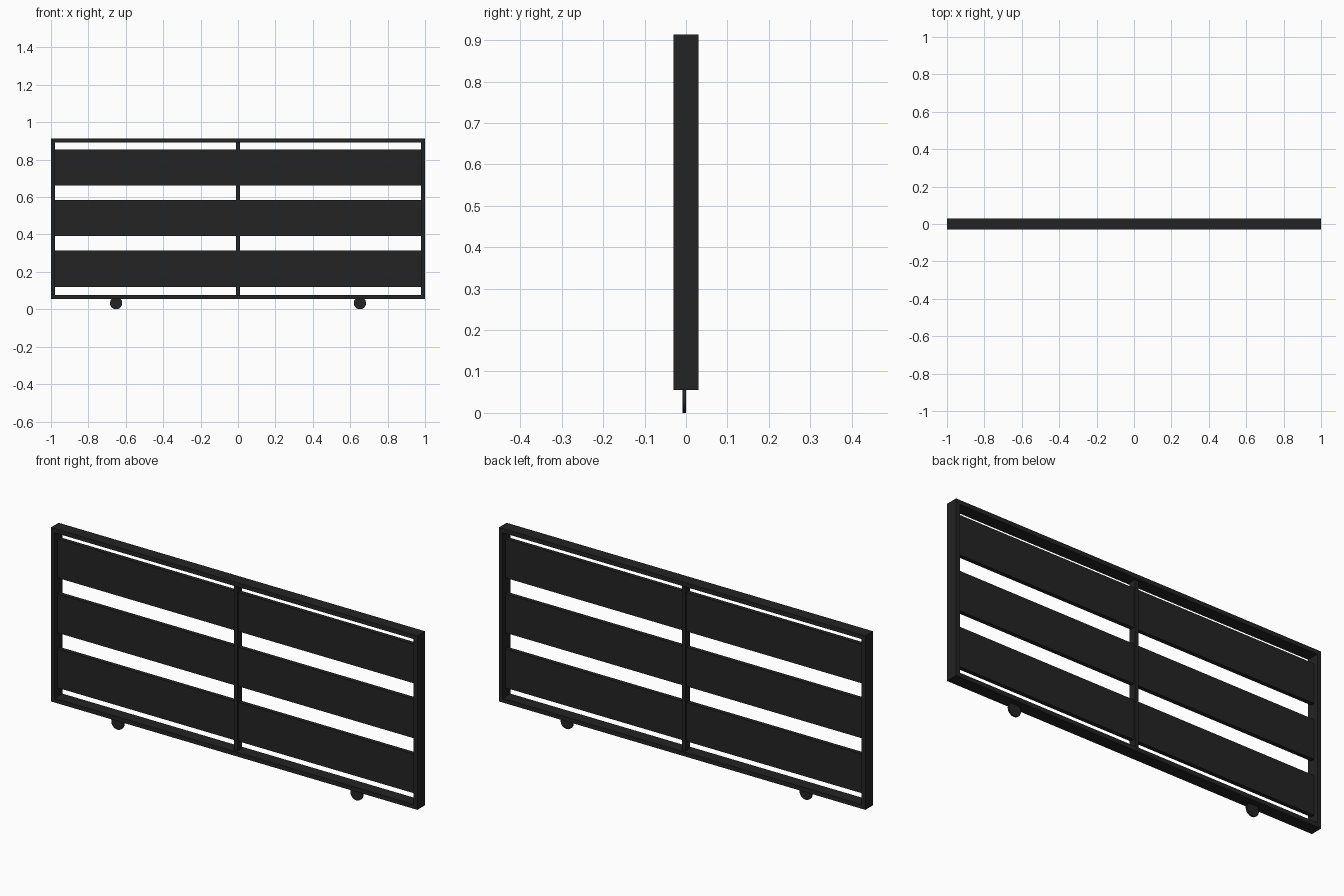
import bpy, math

if "Cube" in bpy.data.objects:
    bpy.data.objects.remove(bpy.data.objects["Cube"])

def material(name, c):
    m = bpy.data.materials.new(name)
    m.diffuse_color = (*c, 1)
    m.use_nodes = True
    m.node_tree.nodes["Principled BSDF"].inputs["Base Color"].default_value = m.diffuse_color
    return m

black = material("charcoal_black", (0.017, 0.017, 0.017))

def box(name, x0, x1, depth, z0, z1):
    bpy.ops.mesh.primitive_cube_add(size=1, location=((x0 + x1) / 2, 0, (z0 + z1) / 2))
    o = bpy.context.object
    o.name = name
    o.scale = (x1 - x0, depth, z1 - z0)
    bpy.ops.object.transform_apply(location=False, rotation=False, scale=True)
    o.data.materials.append(black)
    return o

BOTTOM, TOP, T = 0.055, 0.913, 0.021

# Outer frame: rails and side posts
box("bottom_rail", -1, 1, 0.06, BOTTOM, BOTTOM + T)
box("top_rail", -1, 1, 0.06, TOP - T, TOP)
for side, s in (("left", -1), ("right", 1)):
    a, b = sorted((s, s * (1 - T)))
    box(side + "_post", a, b, 0.06, BOTTOM + T, TOP - T)

# Slim centre post
box("centre_post", -0.0095, 0.0095, 0.036, BOTTOM + T, TOP - T)

# Three wide planks
for i, z in enumerate((0.217, 0.488, 0.759)):
    box(f"plank_{i + 1}", -1 + T, 1 - T, 0.02, z - 0.0965, z + 0.0965)

# Thin roller discs under the bottom rail
for side, x in (("left", -0.652), ("right", 0.652)):
    bpy.ops.mesh.primitive_cylinder_add(vertices=16, radius=0.033, depth=0.009,
                                        location=(x, -0.0045, 0.033),
                                        rotation=(math.pi / 2, 0, 0))
    o = bpy.context.object
    o.name = side + "_roller"
    o.data.materials.append(black)
    bpy.ops.object.shade_smooth_by_angle()
